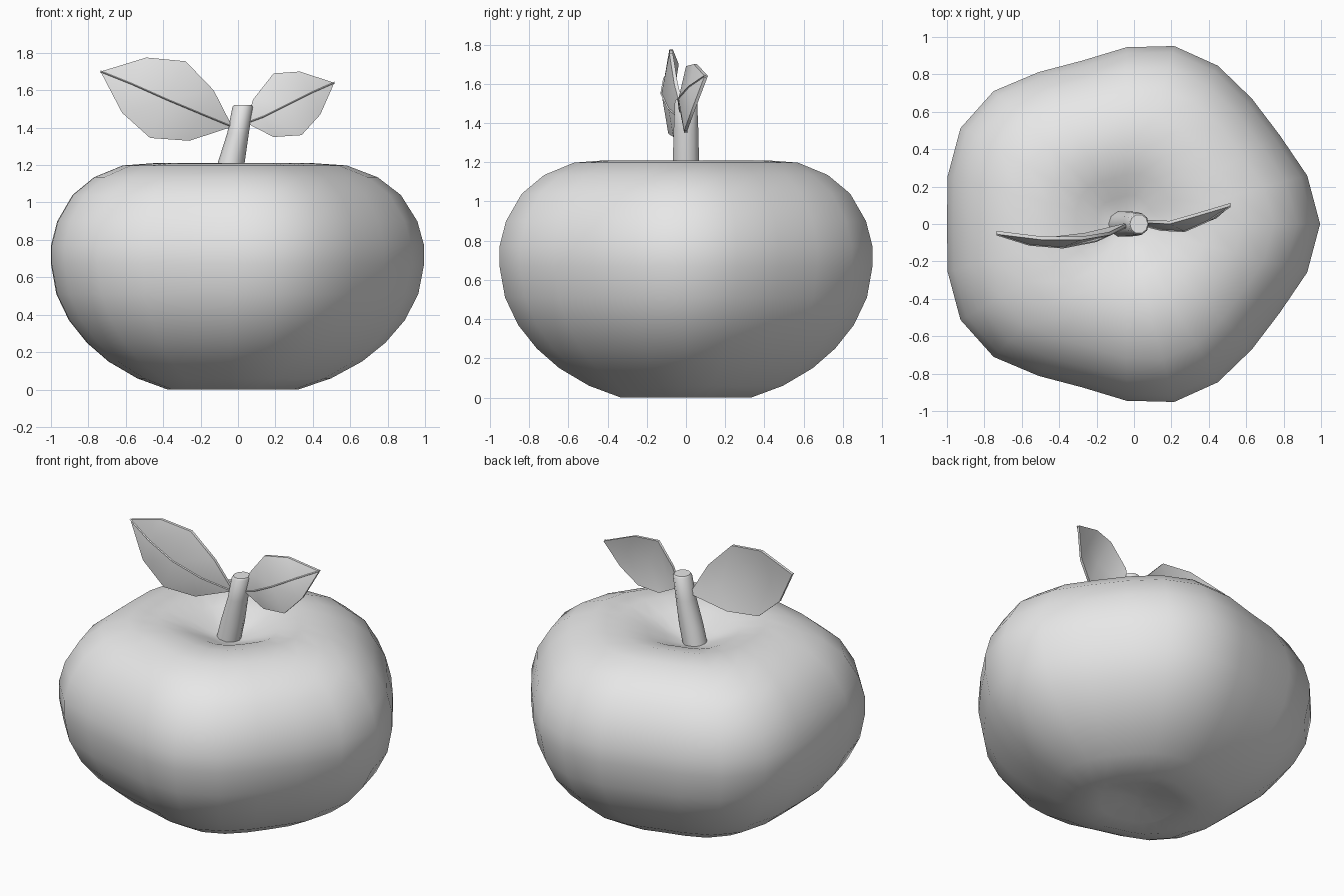
import bpy, bmesh, math
from mathutils import Vector

if "Cube" in bpy.data.objects:
    bpy.data.objects.remove(bpy.data.objects["Cube"])

grey = bpy.data.materials.new("plain grey")
grey.diffuse_color = (0.8, 0.8, 0.8, 1)
grey.use_nodes = True
grey.node_tree.nodes["Principled BSDF"].inputs["Base Color"].default_value = grey.diffuse_color


def make(name, verts, faces, angle=60):
    me = bpy.data.meshes.new(name)
    me.from_pydata([tuple(v) for v in verts], [], faces)
    bm = bmesh.new()
    bm.from_mesh(me)
    bmesh.ops.recalc_face_normals(bm, faces=bm.faces)
    bm.to_mesh(me)
    bm.free()
    me.materials.append(grey)
    ob = bpy.data.objects.new(name, me)
    bpy.context.collection.objects.link(ob)
    bpy.ops.object.select_all(action='DESELECT')
    ob.select_set(True)
    bpy.context.view_layer.objects.active = ob
    bpy.ops.object.shade_smooth_by_angle(angle=math.radians(angle))
    return ob


def skin(rings):
    """Faces joining equal-length rings, with both ends capped."""
    n = len(rings[0])
    verts = [v for r in rings for v in r]
    faces = [(i * n + j, i * n + (j + 1) % n, (i + 1) * n + (j + 1) % n, (i + 1) * n + j)
             for i in range(len(rings) - 1) for j in range(n)]
    faces.append(tuple(reversed(range(n))))
    faces.append(tuple(range(len(verts) - n, len(verts))))
    return verts, faces


# Fruit body: five-lobed outline (mirrored across y) scaled along a profile
half = [1.035, 1.0, .947, .948, .977, .985, .945, .905, .938, 1.005, 1.025, .99, .96]
outline = half + half[-2:0:-1]
profile = [(.02, .05), (.12, .04), (.24, .015), (.35, 0), (.52, .06), (.68, .15), (.80, .25),
           (.90, .37), (.97, .51), (1, .67), (1, .77), (.965, .90), (.88, 1.04),
           (.76, 1.135), (.60, 1.198), (.43, 1.21), (.28, 1.175), (.16, 1.125),
           (.07, 1.095), (.02, 1.09)]
rings = [[(-.04 + k * r * math.cos(math.radians(15 * i)),
           k * r * math.sin(math.radians(15 * i)), z) for i, r in enumerate(outline)]
         for k, z in profile]
make("fruit_body", *skin(rings))


# Tubes along a path, used for the stem and leaf ribs
def tube(name, path, sides):
    rings = []
    for x, y, z, rx, ry in path:
        rings.append([(x + rx * math.cos(2 * math.pi * i / sides),
                       y + ry * math.sin(2 * math.pi * i / sides), z) for i in range(sides)])
    return make(name, *skin(rings), angle=50)


# Stem leaning to the right
tube("stem", [(-.07, 0, 1.07, .075, .07), (-.037, 0, 1.21, .072, .07),
              (.0, 0, 1.37, .058, .066), (.025, 0, 1.51, .055, .06),
              (.026, 0, 1.52, .048, .052)], 10)


# Leaves: rows of upper edge, middle and lower edge points, then a thin front rib
def leaf(name, base, rows, tip, thick):
    verts = [Vector(base)] + [Vector(p) for r in rows for p in r] + [Vector(tip)]
    t = len(verts) - 1
    faces = [(0, 1, 2), (0, 2, 3)]
    for k in range(len(rows) - 1):
        a = 1 + 3 * k
        faces += [(a, a + 3, a + 4, a + 1), (a + 1, a + 4, a + 5, a + 2)]
    faces += [(t - 3, t, t - 2), (t - 2, t, t - 1)]
    # closed blade: front sheet, back sheet thickened inward, rim
    n = len(verts)
    rows_n = len(rows)
    back = []
    for i, v in enumerate(verts):
        edge = i in (0, t) or (i - 1) % 3 != 1
        back.append(v + Vector((0, thick * (.6 if edge else 1), 0)))
    rim = [0] + [1 + 3 * k for k in range(rows_n)] + [t] + [3 + 3 * k for k in reversed(range(rows_n))]
    allf = faces + [tuple(i + n for i in reversed(f)) for f in faces]
    for a, b in zip(rim, rim[1:] + rim[:1]):
        allf.append((a, b, b + n, a + n))
    make(name, verts + back, allf, 50)
    mids = [verts[0]] + [Vector(r[1]) for r in rows] + [verts[t]]
    w = .006
    rib = [[m + Vector(d) for d in ((0, .004, w), (0, -w, 0), (0, .004, -w))] for m in mids]
    make(name + "_rib", *skin(rib), angle=30)


leaf("left_leaf", (-.03, -.01, 1.405),
     [((-.13, -.06, 1.60), (-.20, -.09, 1.475), (-.26, -.065, 1.33)),
      ((-.28, -.085, 1.755), (-.38, -.125, 1.55), (-.47, -.09, 1.345)),
      ((-.49, -.085, 1.775), (-.56, -.11, 1.63), (-.62, -.09, 1.48))],
     (-.735, -.055, 1.70), .03)
leaf("right_leaf", (.045, -.005, 1.425),
     [((.08, .005, 1.55), (.14, -.03, 1.46), (.19, -.01, 1.35)),
      ((.19, .0, 1.69), (.27, -.038, 1.525), (.34, -.01, 1.36)),
      ((.33, .04, 1.70), (.39, .015, 1.585), (.44, .03, 1.47))],
     (.515, .095, 1.64), .028)
